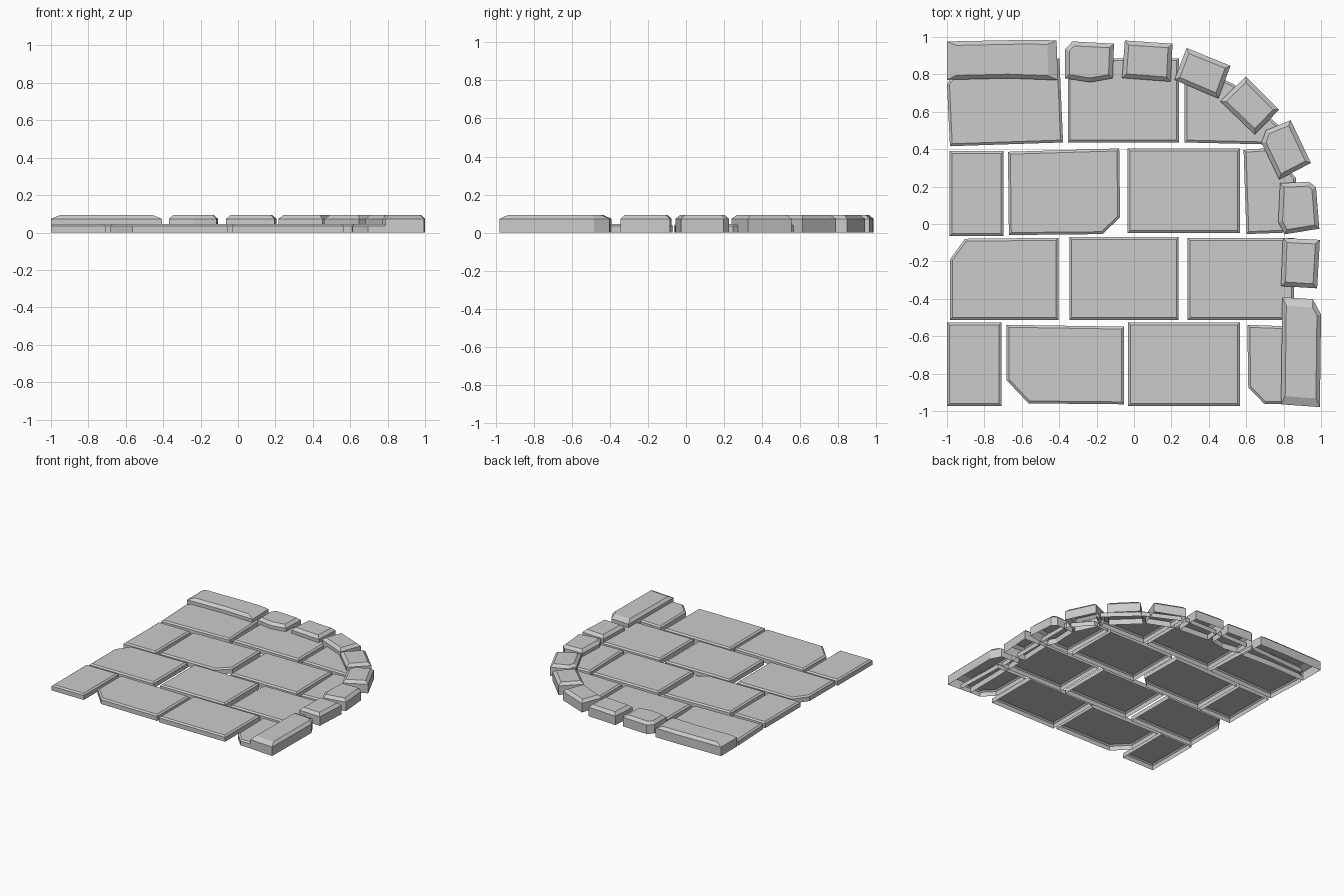
import bpy, bmesh
from mathutils import Vector

if "Cube" in bpy.data.objects:
    bpy.data.objects.remove(bpy.data.objects["Cube"])


def inset_outline(pts, insets):
    """Offset each edge of a counter-clockwise outline inward and re-intersect."""
    n = len(pts)
    lines = []
    for i in range(n):
        d = (pts[(i + 1) % n] - pts[i]).normalized()
        lines.append((pts[i] + Vector((-d.y, d.x)) * insets[i], d))
    out = []
    for i in range(n):
        (p, d), (q, e) = lines[i - 1], lines[i]
        out.append(p + d * ((q - p).cross(e) / d.cross(e)))
    return out


def stone(name, outline, shoulder, top, inset, wide_edges=(), wide=0.05):
    """Open-bottomed slab: upright sides and a sloping bevel round the top face."""
    pts = [Vector((x + (.006 if x > -.995 else 0), y - .004)) for x, y in outline]
    insets = [wide if i in wide_edges else inset for i in range(len(pts))]
    n = len(pts)
    if sum(pts[i - 1].cross(pts[i]) for i in range(n)) < 0:
        pts.reverse()
        insets = [insets[(n - 2 - i) % n] for i in range(n)]
    bm = bmesh.new()
    rings = [[bm.verts.new((p.x, p.y, z)) for p in ring] for ring, z in
             ((pts, 0), (pts, shoulder), (inset_outline(pts, insets), top))]
    bm.faces.new(rings[2])
    for lo, hi in zip(rings, rings[1:]):
        for i in range(n):
            j = (i + 1) % n
            bm.faces.new((lo[i], lo[j], hi[j], hi[i]))
    mesh = bpy.data.meshes.new(name)
    bm.to_mesh(mesh)
    bm.free()
    bpy.context.collection.objects.link(bpy.data.objects.new(name, mesh))


def rect(x0, y0, x1, y1):
    return [(x0, y0), (x1, y0), (x1, y1), (x0, y1)]


# Paving slabs, row by row from the back
back_row = [
    [(-.99, .42), (-.385, .44), (-.405, .89), (-.92, .86), (-1, .755)],
    rect(-.36, .44, .235, .89),
    [(.265, .44), (.69, .43), (.79, .51), (.53, .75), (.265, .88)],
]
second_row = [
    rect(-.993, -.06, -.705, .393),
    [(-.68, .39), (-.085, .408), (-.08, .04), (-.175, -.05), (-.675, -.055)],
    rect(-.04, -.045, .56, .408),
    [(.58, .40), (.72, .41), (.86, .25), (.86, -.04), (.595, -.05)],
]
third_row = [
    [(-.99, -.185), (-.91, -.075), (-.41, -.07), (-.41, -.508), (-.99, -.508)],
    rect(-.352, -.508, .233, -.065),
    rect(.28, -.508, .85, -.07),
]
front_row = [
    rect(-1, -.97, -.715, -.522),
    [(-.688, -.535), (-.06, -.545), (-.06, -.96), (-.57, -.955), (-.688, -.83)],
    rect(-.038, -.97, .56, -.522),
    [(.60, -.535), (.86, -.545), (.875, -.96), (.69, -.957), (.605, -.87)],
]
for r, row in enumerate((back_row, second_row, third_row, front_row)):
    for c, outline in enumerate(row):
        stone(f"paving_slab_{r + 1}_{c + 1}", outline, .036, .046, .013)

# Small kerb stones following the rounded corner
kerbs = [
    [(-.375, .938), (-.335, .98), (-.113, .968), (-.12, .783), (-.24, .762), (-.375, .783)],
    [(-.055, .985), (.2, .968), (.19, .765), (-.07, .785)],
    [(.275, .945), (.51, .85), (.445, .675), (.21, .775)],
    [(.592, .793), (.77, .615), (.64, .482), (.455, .66)],
    [(.832, .559), (.94, .33), (.77, .242), (.675, .44), (.70, .505)],
    [(.775, .222), (.93, .23), (.967, .20), (.985, -.021), (.80, -.051), (.765, .014)],
    [(.79, -.071), (.988, -.081), (.973, -.34), (.78, -.328)],
]
for i, outline in enumerate(kerbs):
    stone(f"kerb_stone_{i + 1}", outline, .073, .094, .023)

# Long kerb stones at both ends, with wider bevels on their short sides
stone("long_kerb_back", [(-1, .98), (-.6, .988), (-.42, .986), (-.413, .773),
                         (-.68, .783), (-1, .775)], .073, .094, .022, (2, 5))
stone("long_kerb_right", [(.787, -.387), (.95, -.398), (.994, -.48), (.988, -.975),
                          (.78, -.96)], .073, .094, .022, (0, 3), .045)
